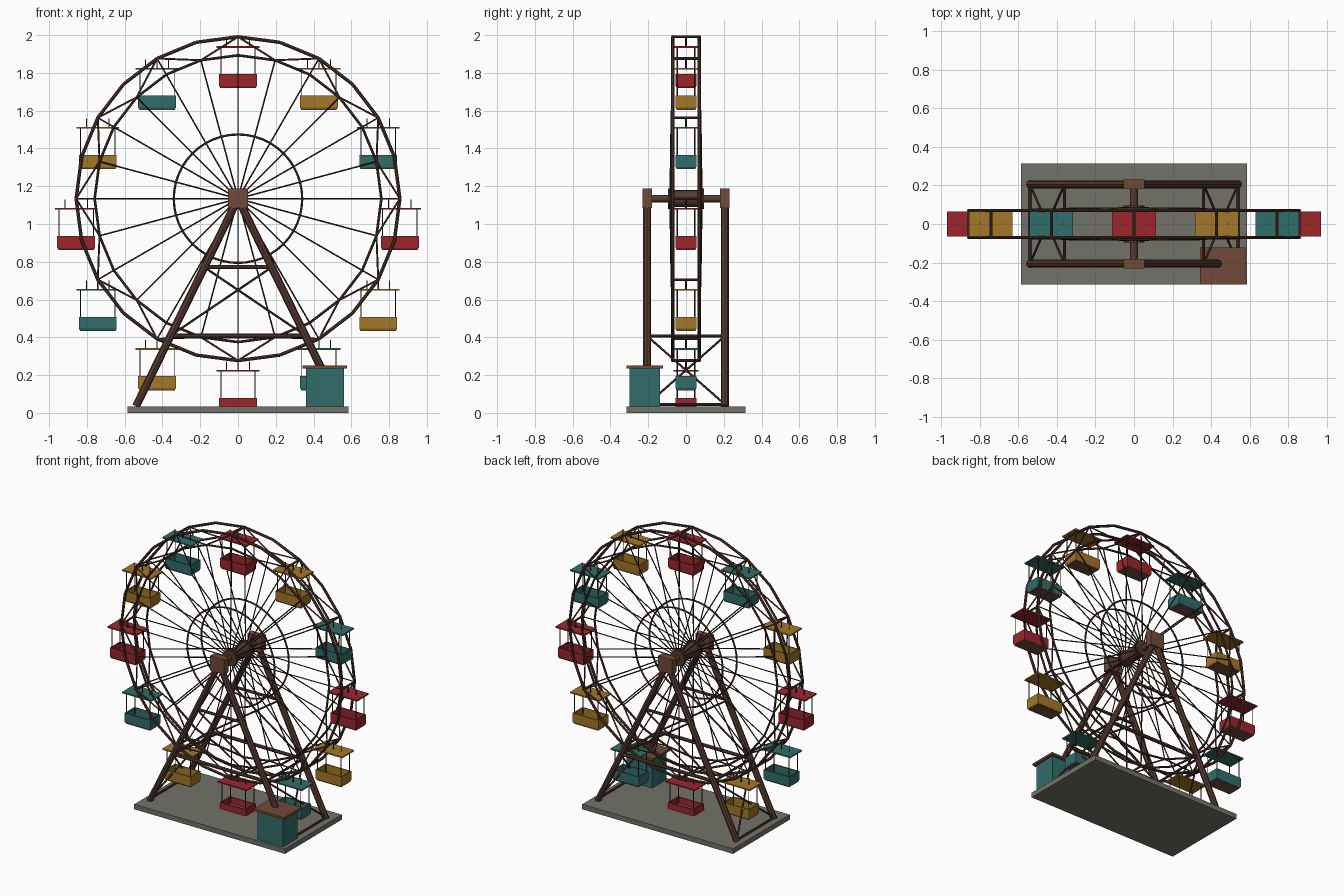
import bpy, bmesh, math
from mathutils import Vector, Matrix

if "Cube" in bpy.data.objects:
    bpy.data.objects.remove(bpy.data.objects["Cube"])


def material(name, rgb):
    m = bpy.data.materials.new(name)
    lin = [(c / 255 / 12.92) if c < 11 else ((c / 255 + 0.055) / 1.055) ** 2.4 for c in rgb]
    m.diffuse_color = (*lin, 1)
    m.use_nodes = True
    m.node_tree.nodes["Principled BSDF"].inputs["Base Color"].default_value = m.diffuse_color
    return m


BROWN = material("brown_paint", (112, 74, 58))
FRAME = material("frame_brown", (86, 57, 46))
DARK = material("dark_brown_steel", (58, 43, 37))
GREY = material("concrete_grey", (114, 114, 105))
RED = material("red_paint", (156, 38, 43))
YELLOW = material("ochre_paint", (163, 119, 41))
TEAL = material("teal_paint", (50, 109, 107))

CZ, R_OUT, R_IN, R_MID, RIM_Y = 1.134, 0.857, 0.759, 0.34, 0.07
FRAME_Y, FOOT_X, FOOT_Z = 0.206, 0.54, 0.045


def finish(name, bm, *mats, smooth=False):
    bmesh.ops.recalc_face_normals(bm, faces=bm.faces)
    me = bpy.data.meshes.new(name)
    bm.to_mesh(me)
    bm.free()
    for m in mats:
        me.materials.append(m)
    ob = bpy.data.objects.new(name, me)
    bpy.context.collection.objects.link(ob)
    if smooth:
        bpy.ops.object.select_all(action='DESELECT')
        ob.select_set(True)
        bpy.context.view_layer.objects.active = ob
        bpy.ops.object.shade_smooth_by_angle(angle=math.radians(30))
    return ob


def tube(bm, a, b, r, sides=8):
    a, b = Vector(a), Vector(b)
    d = b - a
    mat = Matrix.Translation((a + b) / 2) @ d.to_track_quat('Z', 'Y').to_matrix().to_4x4()
    bmesh.ops.create_cone(bm, cap_ends=True, segments=sides, radius1=r, radius2=r,
                          depth=d.length, matrix=mat)


def box(bm, x0, x1, y0, y1, z0, z1, mat=0):
    m = Matrix.Translation(((x0 + x1) / 2, (y0 + y1) / 2, (z0 + z1) / 2)) @ \
        Matrix.Diagonal((x1 - x0, y1 - y0, z1 - z0, 1))
    vs = bmesh.ops.create_cube(bm, size=1, matrix=m)['verts']
    for f in {f for v in vs for f in v.link_faces}:
        f.material_index = mat


def polar(r, step, y, count=24):
    a = 2 * math.pi * step / count
    return Vector((r * math.sin(a), y, CZ + r * math.cos(a)))


# Base slab
bm = bmesh.new()
box(bm, -0.586, 0.586, -0.315, 0.315, 0, 0.035)
finish("base_slab", bm, GREY)

# Ticket booth
bm = bmesh.new()
box(bm, 0.36, 0.56, -0.298, -0.138, 0.035, 0.236)
finish("booth_walls", bm, TEAL)
bm = bmesh.new()
box(bm, 0.342, 0.578, -0.314, -0.122, 0.236, 0.252)
finish("booth_roof", bm, BROWN)


def leg_x(z):
    return FOOT_X * (CZ - z) / (CZ - FOOT_Z)


# A-frame legs, their crossbars and bracing
legs, bars = bmesh.new(), bmesh.new()
hi, lo = 0.772, 0.407
for y in (-FRAME_Y, FRAME_Y):
    for s in (-1, 1):
        tube(legs, (s * FOOT_X, y, 0.035), (0, y, CZ), 0.021, 8)
        tube(bars, (s * leg_x(hi), y, hi), (-s * leg_x(lo), y, lo), 0.006)
    for z, r in ((hi, 0.01), (lo, 0.012)):
        tube(bars, (-leg_x(z), y, z), (leg_x(z), y, z), r)
for s in (-1, 1):
    for z in (FOOT_Z, lo):
        tube(bars, (s * leg_x(z), -FRAME_Y, z), (s * leg_x(z), FRAME_Y, z), 0.008)
    for t in (-1, 1):
        tube(bars, (s * FOOT_X, t * FRAME_Y, FOOT_Z), (s * leg_x(lo), -t * FRAME_Y, lo), 0.006)
finish("support_legs", legs, FRAME)
finish("support_braces", bars, FRAME)

# Bearing blocks
bm = bmesh.new()
for s in (-1, 1):
    box(bm, -0.054, 0.054, s * FRAME_Y - 0.025, s * FRAME_Y + 0.025, CZ - 0.05, CZ + 0.054)
finish("bearing_blocks", bm, BROWN)

# Axle, hub drum and flanges
bm = bmesh.new()
tube(bm, (0, -0.21, CZ), (0, 0.21, CZ), 0.02, 16)
finish("axle", bm, FRAME, smooth=True)
bm = bmesh.new()
tube(bm, (0, -0.08, CZ), (0, 0.08, CZ), 0.045, 20)
for s in (-1, 1):
    tube(bm, (0, s * 0.075, CZ), (0, s * 0.096, CZ), 0.055, 20)
finish("hub", bm, FRAME, smooth=True)

# Rims, spokes, lattice and cross ties of the wheel
rims, spokes, lattice = bmesh.new(), bmesh.new(), bmesh.new()
for y in (-RIM_Y, RIM_Y):
    hub_y = y * 1.2
    for i in range(24):
        tube(rims, polar(R_OUT, i, y), polar(R_OUT, i + 1, y), 0.009)
        tube(rims, polar(R_IN, i, y), polar(R_IN, i + 1, y), 0.007)
        tube(spokes, polar(0.045, i, hub_y), polar(R_OUT if i % 2 == 0 else R_IN, i, y), 0.004, 6)
        if i % 2 == 0:
            for d in (-1, 1):
                tube(lattice, polar(R_OUT, i, y), polar(R_IN, i + d, y), 0.005, 6)
    for i in range(48):
        tube(rims, polar(R_MID, i, y * 1.12, 48), polar(R_MID, i + 1, y * 1.12, 48), 0.006)
for i in range(0, 24, 2):
    tube(lattice, polar(R_OUT, i, -RIM_Y), polar(R_OUT, i, RIM_Y), 0.007)
finish("wheel_rims", rims, FRAME)
finish("wheel_spokes", spokes, DARK)
finish("wheel_lattice", lattice, FRAME)


# Cabins: open tub, floor plate, canopy, posts and hangers
def cabin(index, paint):
    p = polar(R_OUT, index, 0, 12)
    bm = bmesh.new()
    # (half length, half depth, height) from the underside up and back down inside
    sections = [(0.095, 0.051, -0.268), (0.1, 0.055, -0.26), (0.1, 0.055, -0.197),
                (0.092, 0.047, -0.197), (0.091, 0.046, -0.25)]
    rings = [[bm.verts.new((p.x + sx * a, sy * b, p.z + z))
              for sx, sy in ((-1, -1), (1, -1), (1, 1), (-1, 1))] for a, b, z in sections]
    for q, r in zip(rings, rings[1:]):
        for k in range(4):
            bm.faces.new((q[k], q[(k + 1) % 4], r[(k + 1) % 4], r[k]))
    bm.faces.new(rings[0][::-1])
    bm.faces.new(rings[-1])
    box(bm, p.x - 0.094, p.x + 0.094, -0.05, 0.05, p.z - 0.272, p.z - 0.267, 1)
    box(bm, p.x - 0.113, p.x + 0.113, -0.065, 0.065, p.z - 0.058, p.z - 0.049)
    finish(f"cabin_{index + 1}", bm, paint, BROWN)

    bm = bmesh.new()
    for sx in (-1, 1):
        for sy in (-1, 1):
            x, y = p.x + sx * 0.091, sy * 0.046
            tube(bm, (x, y, p.z - 0.25), (x, y, p.z - 0.05), 0.003, 6)
        tube(bm, (p.x + sx * 0.06, 0, p.z - 0.05), (p.x + sx * 0.06, 0, p.z - 0.005), 0.003, 6)
    tube(bm, (p.x, 0, p.z - 0.05), (p.x, 0, p.z), 0.004, 6)
    finish(f"cabin_posts_{index + 1}", bm, DARK)


for i in range(12):
    cabin(i, (RED, YELLOW, TEAL)[i % 3])
